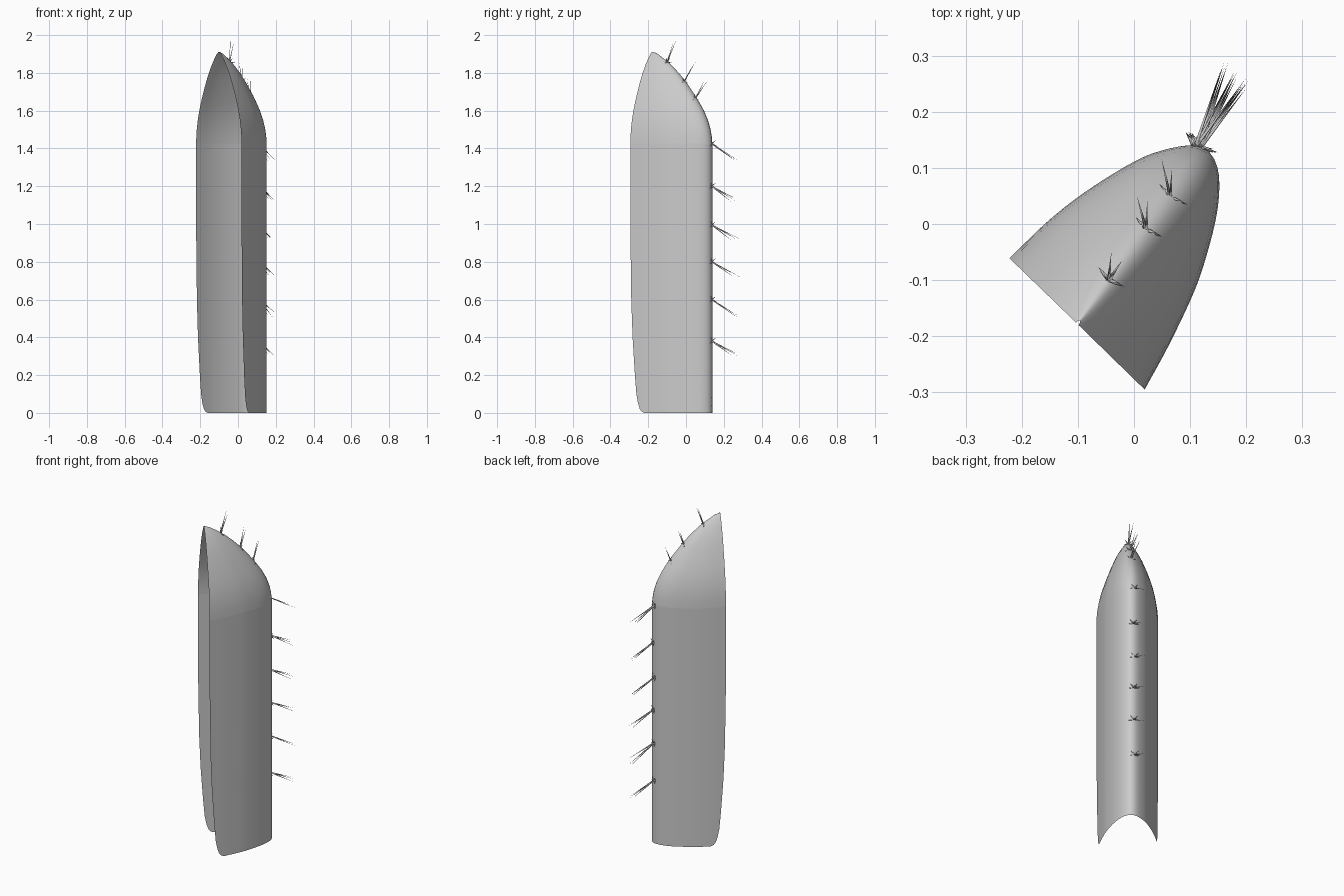
import bpy, bmesh, math, random
from mathutils import Vector

if "Cube" in bpy.data.objects:
    bpy.data.objects.remove(bpy.data.objects["Cube"])

random.seed(4)

# Cross-section of the hollow rib, seen from above (open edge to open edge)
OUTLINE = [Vector(p) for p in [
    (-0.222, -0.061), (-0.15, 0.008), (-0.08, 0.062), (0.0, 0.111), (0.05, 0.131),
    (0.10, 0.140), (0.131, 0.131), (0.148, 0.103), (0.152, 0.06), (0.144, 0.0),
    (0.122, -0.08), (0.10, -0.137), (0.06, -0.22), (0.019, -0.295)]]
TIP = Vector((-0.101, -0.178))
RIDGE = Vector((0.122, 0.135))
# (height, length trimmed off each open edge, scale towards the tip)
BODY = [(0, .085, 1), (.008, .068, 1), (.02, .058, 1), (.05, .047, 1), (.1, .037, 1),
        (.2, .028, 1), (.4, .014, 1), (.6, .006, 1), (1, 0, 1), (1.425, 0, 1)]
CAP = [(1.425, 0, 1), (1.46, 0, .99), (1.5, 0, .97), (1.55, 0, .925), (1.6, 0, .86),
       (1.64, 0, .79), (1.68, 0, .715), (1.75, 0, .565), (1.8, 0, .44),
       (1.84, 0, .32), (1.87, 0, .215), (1.9, 0, .09), (1.911, 0, .02)]


def spline(pts, steps=8):
    """Catmull-Rom curve through the points."""
    p = [2 * pts[0] - pts[1]] + pts + [2 * pts[-1] - pts[-2]]
    out = []
    for i in range(1, len(p) - 2):
        a, b, c, d = p[i - 1:i + 3]
        for k in range(steps):
            t = k / steps
            out.append(0.5 * (2 * b + (c - a) * t + (2 * a - 5 * b + 4 * c - d) * t**2
                              + (3 * b - a - 3 * c + d) * t**3))
    return out + [pts[-1]]


CURVE = spline(OUTLINE)


def sample(trim, n=48):
    """Evenly spaced points on the outline after trimming both ends."""
    dist = [0.0]
    for a, b in zip(CURVE, CURVE[1:]):
        dist.append(dist[-1] + (b - a).length)
    out, j = [], 0
    for i in range(n + 1):
        s = trim + (dist[-1] - 2 * trim) * i / n
        while j < len(CURVE) - 2 and dist[j + 1] < s:
            j += 1
        out.append(CURVE[j].lerp(CURVE[j + 1], (s - dist[j]) / (dist[j + 1] - dist[j])))
    return out


def finish(name, bm):
    mesh = bpy.data.meshes.new(name)
    bm.to_mesh(mesh)
    bm.free()
    obj = bpy.data.objects.new(name, mesh)
    bpy.context.collection.objects.link(obj)
    for poly in mesh.polygons:
        poly.use_smooth = True
    return obj


def shell(name, levels):
    """Loft the outline through the given levels."""
    bm = bmesh.new()
    rows = []
    for z, trim, scale in levels:
        rows.append([bm.verts.new((*(TIP + (p - TIP) * scale), z)) for p in sample(trim)])
    for low, high in zip(rows, rows[1:]):
        for i in range(len(low) - 1):
            bm.faces.new((low[i + 1], low[i], high[i], high[i + 1]))
    return finish(name, bm)


def spine(bm, base, vec, radius):
    """Thin four-sided thorn."""
    axis = vec.normalized()
    u = axis.orthogonal().normalized()
    v = axis.cross(u)
    ring = [bm.verts.new(base + radius * (math.cos(a) * u + math.sin(a) * v))
            for a in (0, math.pi / 2, math.pi, 3 * math.pi / 2)]
    tip = bm.verts.new(base + vec)
    for i in range(4):
        bm.faces.new((ring[i], ring[(i + 1) % 4], tip))
    bm.faces.new(ring[::-1])


def cluster(name, base, vec, outward, count):
    """Long spines plus short ones spread sideways along the rib."""
    bm = bmesh.new()
    side = Vector((0.8, -0.6, 0))
    for i in range(count):
        spread = (i - (count - 1) / 2) * 0.024
        lift = Vector((0, 0, random.uniform(-0.012, 0.012)))
        spine(bm, base, vec * random.uniform(0.88, 1.05) + side * spread + lift, 0.004)
    for s in (-1, 1):
        spine(bm, base, side * s * 0.03 + outward * 0.012 + Vector((0, 0, -0.012)), 0.006)
        spine(bm, base, side * s * 0.02 + outward * 0.012 + Vector((0, 0, 0.018)), 0.005)
    finish(name, bm)


# Hollow rib and its pointed top
shell("rib_body", BODY)
shell("rib_cap", CAP)

# Spine clusters down the ridge
out = Vector((0.6, 0.8, 0))
for i, z in enumerate((1.425, 1.2, 0.995, 0.8, 0.6, 0.38)):
    base = Vector((random.uniform(0.105, 0.122), 0.136, z))
    cluster(f"ridge_spines_{i + 1}", base, Vector((0.07, 0.135, -0.085)), out, 3)

# Spine clusters on the sloping cap
for i, (base, vec) in enumerate([
        ((-0.045, -0.10, 1.857), (0.015, 0.045, 0.125)),
        ((0.022, -0.011, 1.752), (-0.008, 0.06, 0.11)),
        ((0.065, 0.047, 1.66), (-0.007, 0.066, 0.115))]):
    cluster(f"cap_spines_{i + 1}", Vector(base), Vector(vec), Vector((0.4, 0.5, 0.7)), 2)
